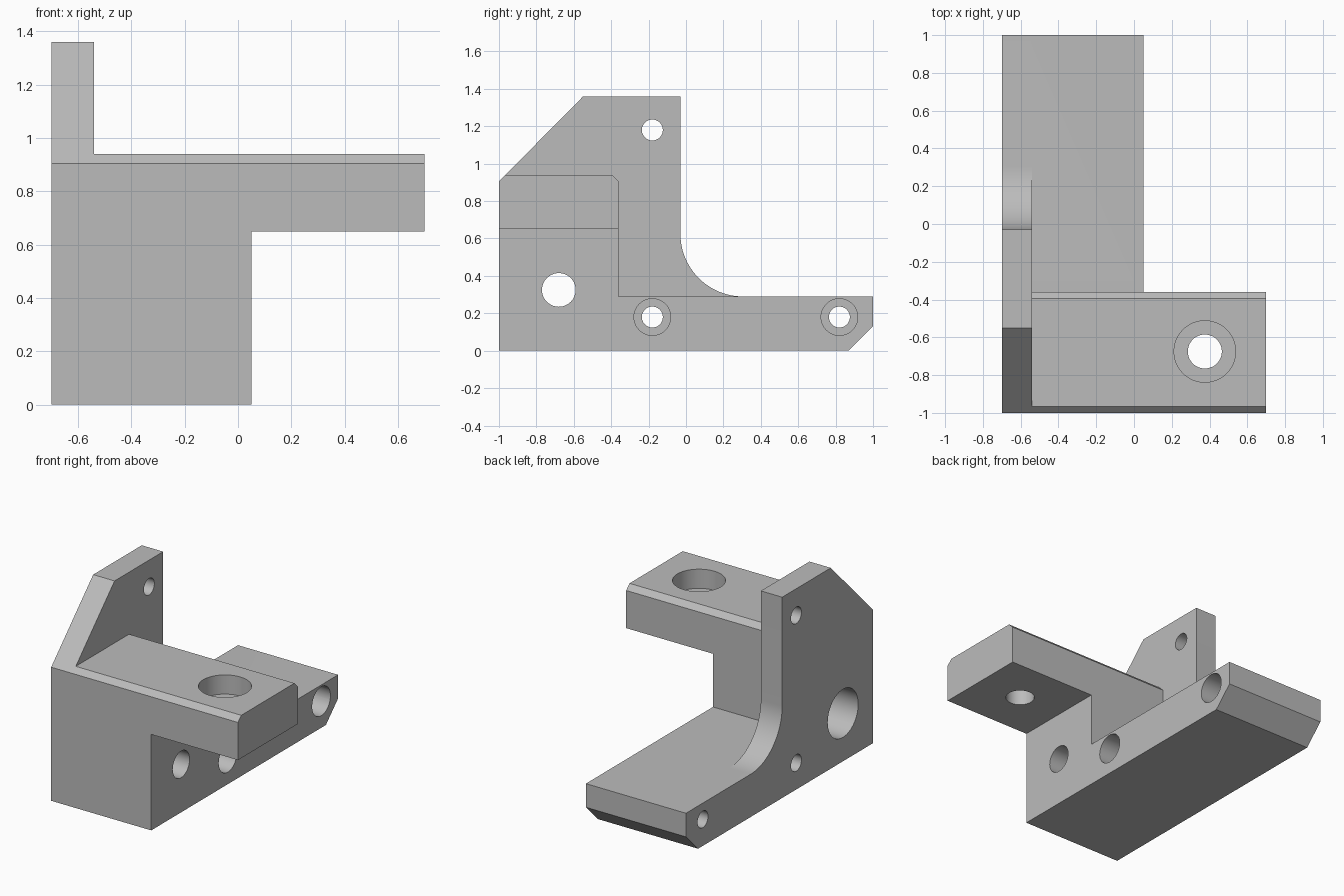
import bpy, bmesh, math
from mathutils import Matrix, Vector

cube = bpy.data.objects.get("Cube")
if cube:
    bpy.data.objects.remove(cube, do_unlink=True)

GREY = (0.5, 0.5, 0.5, 1)
mat = bpy.data.materials.new("plain grey")
mat.use_nodes = True
mat.diffuse_color = GREY
mat.node_tree.nodes["Principled BSDF"].inputs["Base Color"].default_value = GREY


def finish(name, bm):
    bmesh.ops.recalc_face_normals(bm, faces=bm.faces)
    me = bpy.data.meshes.new(name)
    bm.to_mesh(me)
    bm.free()
    me.materials.append(mat)
    ob = bpy.data.objects.new(name, me)
    bpy.context.collection.objects.link(ob)
    return ob


def prism(name, profile, x0, x1):
    """Extrude a (y, z) outline from x0 to x1."""
    bm = bmesh.new()
    face = bm.faces.new([bm.verts.new((x0, y, z)) for y, z in profile])
    ext = bmesh.ops.extrude_face_region(bm, geom=[face])
    verts = [v for v in ext["geom"] if isinstance(v, bmesh.types.BMVert)]
    bmesh.ops.translate(bm, verts=verts, vec=(x1 - x0, 0, 0))
    return finish(name, bm)


def drill(name, start, end, r):
    """Cylinder between two points, used as a cutter."""
    a, b = Vector(start), Vector(end)
    turn = (b - a).to_track_quat("Z", "Y").to_matrix().to_4x4()
    bm = bmesh.new()
    bmesh.ops.create_cone(bm, cap_ends=True, segments=48, radius1=r, radius2=r,
                          depth=(b - a).length,
                          matrix=Matrix.Translation((a + b) / 2) @ turn)
    return finish(name, bm)


def combine(target, other, operation):
    mod = target.modifiers.new(operation.lower(), "BOOLEAN")
    mod.operation, mod.solver, mod.object = operation, "EXACT", other
    bpy.context.view_layer.objects.active = target
    bpy.ops.object.modifier_apply(modifier=mod.name)
    bpy.data.objects.remove(other, do_unlink=True)


LEFT, RIGHT = 0.05, -0.7      # sides of the base block
PLATE = -0.54                 # inner face of the upright plate
FOOT, TOP, BACK = 0.29, 0.94, -0.36

# Upright side plate with sloped front and filleted back
R = 0.335
fillet = [(0.305 - R * math.sin(t), FOOT + R - R * math.cos(t))
          for t in (i * math.pi / 48 for i in range(25))]
foot_end = [(-1, 0), (0.87, 0), (1, 0.13), (1, FOOT)]
bracket = prism("bracket", foot_end + fillet +
                [(-0.03, 1.36), (-0.55, 1.36), (-1, 0.905)], RIGHT, PLATE)

# Block and long foot
base = prism("base", foot_end + [(BACK, FOOT), (BACK, 0.8), (-1, 0.8)], RIGHT, LEFT)

# Overhanging arm with chamfered top edges
arm = prism("arm", [(-1, 0.65), (BACK, 0.65), (BACK, 0.905), (BACK - 0.035, TOP),
                    (-0.965, TOP), (-1, 0.905)], RIGHT, 0.7)
combine(bracket, base, "UNION")
combine(bracket, arm, "UNION")

# Through holes in the plate and foot, counterbored from the left
for y, z in ((-0.18, 0.18), (0.82, 0.18), (-0.18, 1.18)):
    combine(bracket, drill("hole", (-1, y, z), (1, y, z), 0.056), "DIFFERENCE")
    if z < FOOT:
        combine(bracket, drill("bore", (PLATE, y, z), (1, y, z), 0.098), "DIFFERENCE")

# Large block hole, counterbored from the right
y, z = -0.68, 0.325
combine(bracket, drill("hole", (-1, y, z), (1, y, z), 0.09), "DIFFERENCE")
combine(bracket, drill("bore", (-1, y, z), (-0.25, y, z), 0.163), "DIFFERENCE")

# Arm hole, counterbored from above
x, y = 0.375, -0.675
combine(bracket, drill("hole", (x, y, 0.5), (x, y, 1.2), 0.09), "DIFFERENCE")
combine(bracket, drill("bore", (x, y, TOP - 0.13), (x, y, 1.2), 0.163), "DIFFERENCE")

# Smooth the curved walls only
bpy.ops.object.select_all(action="DESELECT")
bracket.select_set(True)
bpy.context.view_layer.objects.active = bracket
bpy.ops.object.shade_smooth_by_angle(angle=math.radians(20))
